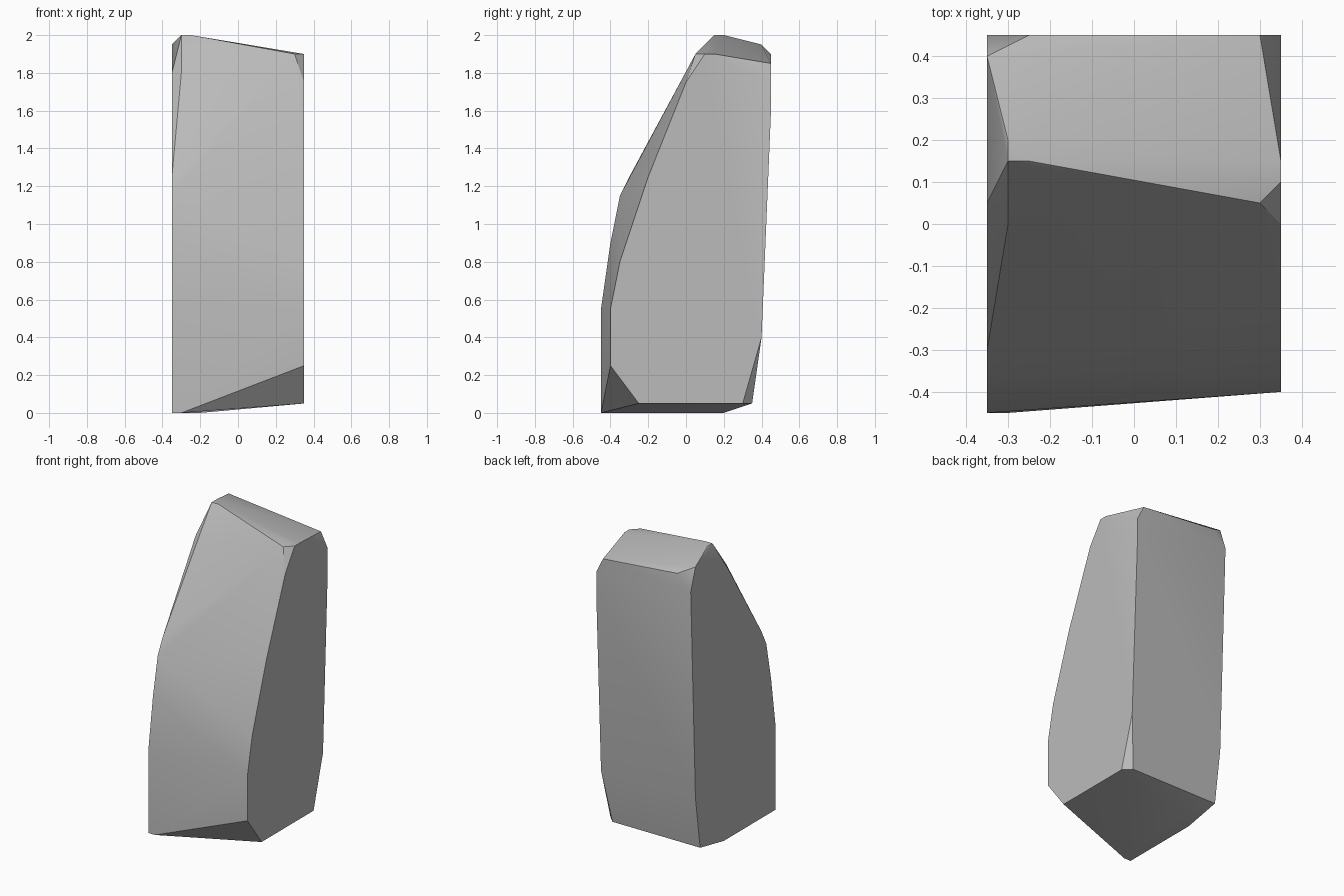
import bpy
import bmesh
import math

cube = bpy.data.objects.get("Cube")
if cube:
    bpy.data.objects.remove(cube, do_unlink=True)


def make_material(name, color):
    material = bpy.data.materials.new(name)
    material.use_nodes = True
    material.diffuse_color = color
    shader = material.node_tree.nodes["Principled BSDF"]
    shader.inputs["Base Color"].default_value = color
    shader.inputs["Roughness"].default_value = 0.8
    return material


def section(x, outline):
    """Place a (y, z) outline on the plane at x."""
    return [(x, y, z) for y, z in outline]


# Right cheek: large flat side with the lower shoulder
right_cheek = section(0.35, [
    (-0.25, 0.05), (-0.4, 0.25), (-0.4, 0.55), (-0.35, 0.8),
    (-0.2, 1.25), (0, 1.75), (0.1, 1.9), (0.15, 1.9),
    (0.45, 1.75), (0.45, 1.6), (0.4, 0.4), (0.3, 0.05)])

# Left cheek: large flat side with the higher shoulder
left_cheek = section(-0.35, [
    (-0.45, 0), (-0.45, 0.55), (-0.4, 0.9), (-0.35, 1.15),
    (-0.3, 1.25), (0.05, 1.8), (0.4, 1.95), (0.45, 1.8),
    (0.4, 0.4), (0.35, 0.05), (0.1, 0)])

# Chipped corners just inside both cheeks
right_chips = section(0.3, [(0.05, 1.9), (0.45, 1.85), (0.35, 0.05)])
left_chips = section(-0.3, [(-0.45, 0), (0, 1.8), (0.15, 2), (0.2, 2)])
inner_chips = (section(-0.25, [(0.15, 2), (0.45, 1.9)])
               + section(-0.2, [(0.2, 0)]))

# Wrap the sections in one convex chiselled block
bm = bmesh.new()
for point in (right_cheek + left_cheek + right_chips
              + left_chips + inner_chips):
    bm.verts.new(point)
hull = bmesh.ops.convex_hull(bm, input=bm.verts)
unused = [v for v in hull["geom_interior"] if isinstance(v, bmesh.types.BMVert)]
bmesh.ops.delete(bm, geom=unused, context="VERTS")

# Merge the coplanar triangles of the flat sides
bmesh.ops.dissolve_limit(bm, angle_limit=math.radians(1),
                         verts=bm.verts, edges=bm.edges)
bmesh.ops.recalc_face_normals(bm, faces=bm.faces)

mesh = bpy.data.meshes.new("standing_stone")
bm.to_mesh(mesh)
bm.free()
mesh.materials.append(make_material("stone_grey", (0.5, 0.5, 0.5, 1)))

stone = bpy.data.objects.new("standing_stone", mesh)
bpy.context.collection.objects.link(stone)

# Soft shading across shallow facets, crisp main edges
bpy.ops.object.select_all(action="DESELECT")
stone.select_set(True)
bpy.context.view_layer.objects.active = stone
bpy.ops.object.shade_smooth_by_angle(angle=math.radians(30))
